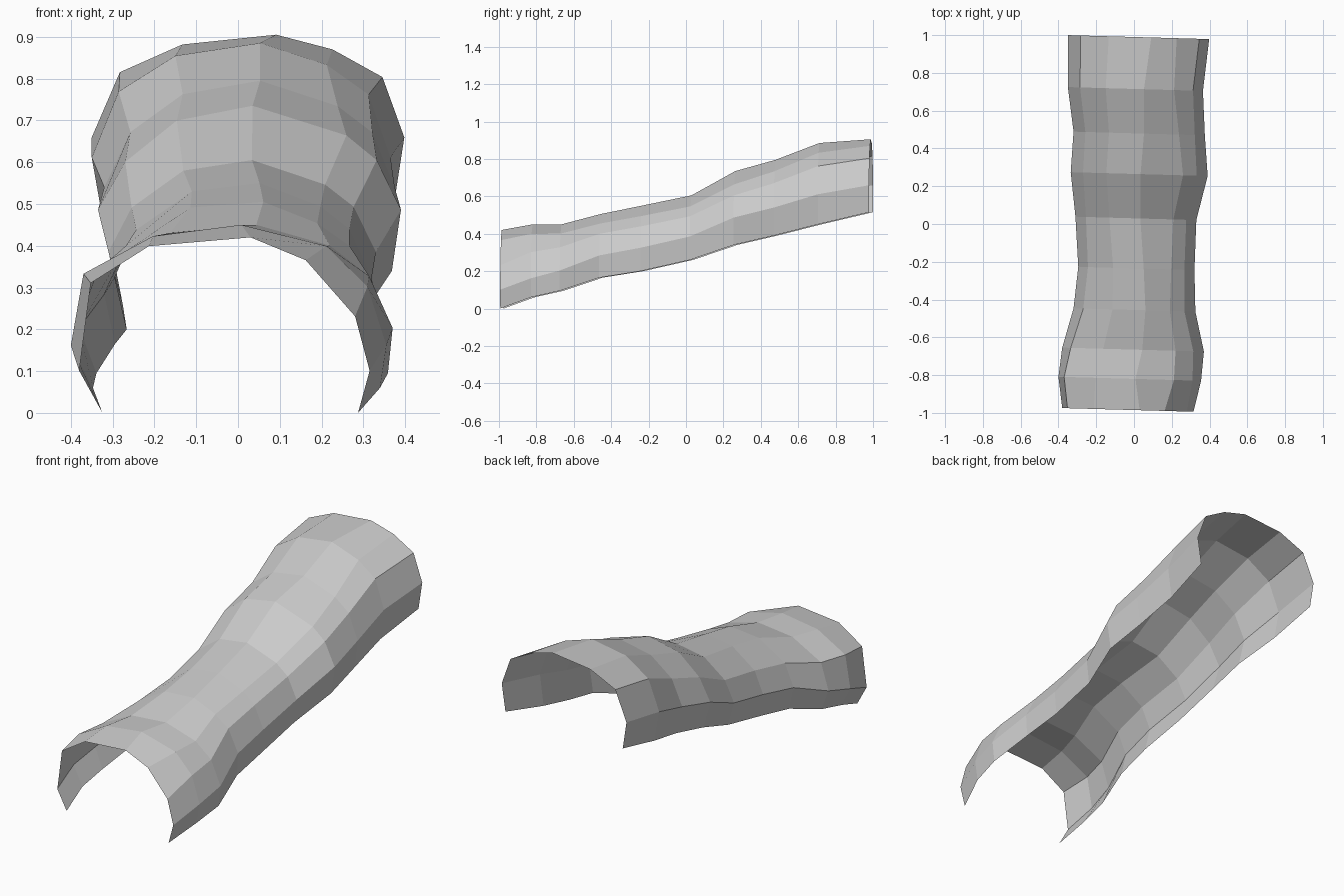
import bpy
import bmesh

# Remove the default cube
default_cube = bpy.data.objects.get("Cube")
if default_cube:
    bpy.data.objects.remove(default_cube, do_unlink=True)

# Ribs along the guard, in hundredths:
# position, right side, left side, lower rim height, crown height
RIBS = [
    (-98.5, -38, 31.5, 0, 42),
    (-82, -40, 35.5, 6, 45),
    (-66.5, -38, 37, 9.5, 45),
    (-45.5, -32, 32.5, 16.5, 50.5),
    (-23.5, -29.5, 32, 20, 55),
    (3, -31, 33, 26, 60.5),
    (26.5, -33.5, 39, 34, 73.5),
    (48, -32, 37.5, 39, 79.5),
    (71.5, -35, 36.5, 45, 88.5),
    (99, -35, 39.8, 51.5, 90.5),
]

# Arch shapes at chosen ribs: percent across the width, percent up the height
ARCHES = {
    0: ((8, 0, 4, 24, 59, 78, 95, 100, 96),
        (0, 24, 74, 95, 100, 87, 55, 24, 0)),
    1: ((7, 0, 4, 26, 54, 81, 94, 100, 98),
        (0, 26, 70, 93, 100, 87, 62, 26, 0)),
    3: ((4, 0, 8, 32, 59, 79, 91, 100, 99),
        (0, 35, 69, 96, 100, 85, 69, 35, 0)),
    6: ((6, 0, 9, 26, 51, 82, 92, 100, 97),
        (0, 37, 66, 91, 100, 82, 67, 37, 0)),
    9: ((3, 0, 9, 29, 59, 77, 93, 100, 97),
        (0, 37, 77, 94, 100, 91, 74, 37, 0)),
}
SKEW = 0.028  # the ribs lean slightly across the length


def mix(a, b, t):
    return a + (b - a) * t


def arch_at(index):
    """Blend the two nearest arch shapes for a rib."""
    low = max(key for key in ARCHES if key <= index)
    high = min(key for key in ARCHES if key >= index)
    t = (index - low) / (high - low) if high > low else 0
    across, up = (
        [mix(a, b, t) / 100 for a, b in zip(first, second)]
        for first, second in zip(ARCHES[low], ARCHES[high])
    )
    return zip(across, up)


def make_material(name, colour):
    material = bpy.data.materials.new(name)
    material.use_nodes = True
    material.diffuse_color = colour
    shader = next(node for node in material.node_tree.nodes
                  if node.type == 'BSDF_PRINCIPLED')
    shader.inputs["Base Color"].default_value = colour
    return material


# Open arched shell, lofted rib by rib
bm = bmesh.new()
rows = []
for index, (along, right, left, rim, crown) in enumerate(RIBS):
    row = []
    for across, up in arch_at(index):
        x = mix(right, left, across) / 100
        z = mix(rim, crown, up) / 100
        row.append(bm.verts.new((x, along / 100 - SKEW * x, z)))
    rows.append(row)

for front, back in zip(rows, rows[1:]):
    for j in range(len(front) - 1):
        bm.faces.new((front[j], front[j + 1], back[j + 1], back[j]))

mesh = bpy.data.meshes.new("forearm_guard")
bm.to_mesh(mesh)
bm.free()
mesh.materials.append(make_material("light_grey", (0.6, 0.6, 0.6, 1)))

guard = bpy.data.objects.new("forearm_guard", mesh)
bpy.context.collection.objects.link(guard)
